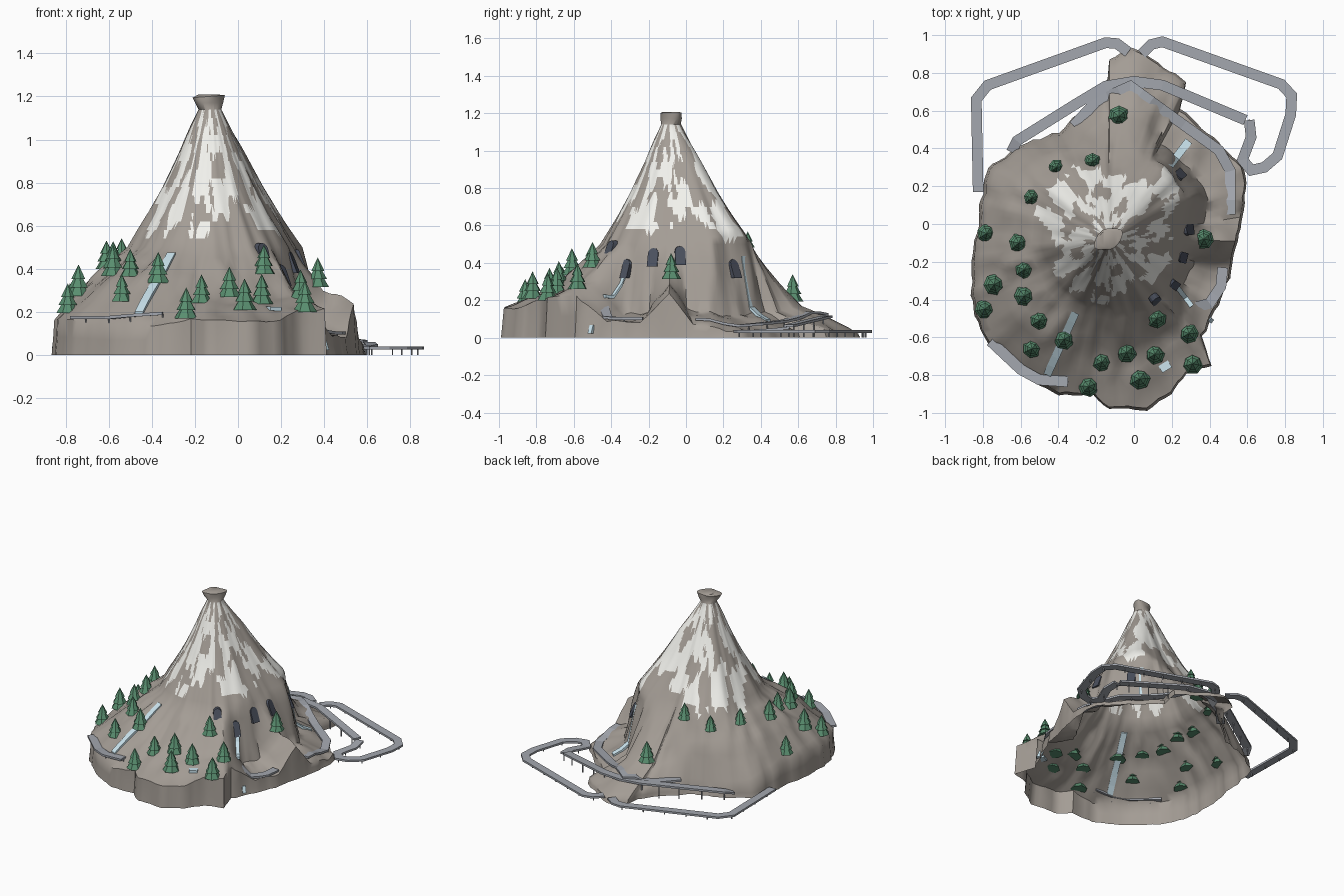
import bpy, bmesh, random
from math import sin, cos, atan2, pi, radians, exp
from mathutils import Vector, noise
from mathutils.bvhtree import BVHTree

if "Cube" in bpy.data.objects:
    bpy.data.objects.remove(bpy.data.objects["Cube"])

random.seed(4)
CX, CY = -0.13, -0.08


def mat(name, rgb):
    m = bpy.data.materials.new(name)
    m.diffuse_color = (*rgb, 1)
    m.use_nodes = True
    m.node_tree.nodes["Principled BSDF"].inputs["Base Color"].default_value = m.diffuse_color
    return m


ROCK = mat("rock", (.37, .335, .30))
SNOW = mat("snow", (.88, .88, .84))
GREEN = mat("pine", (.10, .27, .16))
TRACK = mat("track_grey", (.37, .39, .43))
WATER = mat("water", (.60, .78, .86))
DARK = mat("cave_dark", (.07, .08, .11))


def finish(name, bm, mats, angle=None):
    me = bpy.data.meshes.new(name)
    bm.to_mesh(me)
    for m in mats:
        me.materials.append(m)
    if angle:
        me.shade_smooth()
        me.set_sharp_from_angle(angle=radians(angle))
    ob = bpy.data.objects.new(name, me)
    bpy.context.collection.objects.link(ob)
    return ob


def lerp_table(table, z):
    for (z0, r0), (z1, r1) in zip(table, table[1:]):
        if z0 >= z >= z1:
            return r0 + (r1 - r0) * (z0 - z) / (z0 - z1)
    return table[-1][1]


# Mountain foot outline: x, y, rim height, mid-slope height
FOOT = [(.60, .22, .04, .13), (.58, .04, .08, .16), (.545, -.09, .24, .31), (.52, -.25, .09, .13),
        (.45, -.43, .08, .12), (.365, -.60, .23, .32), (.41, -.75, .23, .28), (.28, -.80, .20, .26),
        (.20, -.90, .17, .25), (.07, -.99, .16, .25), (-.13, -.985, .16, .26), (-.22, -.91, .17, .28),
        (-.40, -.91, .14, .31), (-.60, -.80, .14, .34), (-.78, -.63, .16, .34), (-.86, -.45, .17, .33),
        (-.865, -.2, .17, .36), (-.82, .1, .14, .37), (-.78, .3, .07, .33), (-.6, .42, .05, .32),
        (-.4, .49, .05, .31), (-.22, .66, .05, .23), (-.14, .77, .05, .20), (-.13, .88, .03, .18),
        (-.01, .94, .02, .17), (.13, .86, .03, .16), (.28, .76, .05, .14), (.25, .62, .04, .14),
        (.42, .46, .04, .12), (.58, .31, .04, .11)]
CONE = [(1.14, .052), (1.05, .095), (.93, .145), (.77, .22), (.65, .285), (.5, .375)]

columns = []
for a, b in zip(FOOT, FOOT[1:] + FOOT[:1]):
    n = max(2, round((Vector(a[:2]) - Vector(b[:2])).length / .036))
    columns += [[p + (q - p) * i / n for p, q in zip(a, b)] for i in range(n)]


def lobe(ang, deg, width):
    diff = (ang - radians(deg) + pi) % (2 * pi) - pi
    return exp(-(diff / radians(width)) ** 2)


def cone_radius(ang, z):
    # the cone bulges into a shoulder at the back right and a smaller one at the back left
    r = lerp_table(CONE, z)
    wide = r * (1 + .42 * lobe(ang, 45, 27) * min(1, (1.16 - z) / .2) + .16 * lobe(ang, 130, 28))
    return min(wide, max(r, .475))


def column_points(x, y, rim, mid):
    ang = atan2(y - CY, x - CX)
    d = Vector((cos(ang), sin(ang)))
    foot = (Vector((x, y)) - Vector((CX, CY))).length
    foot += .016 * noise.noise(Vector((x * 15, y * 15, 0))) - .004  # crumbled outline
    pts = [(cone_radius(ang, 1.14 - .04 * i), 1.14 - .04 * i) for i in range(17)]
    r0 = pts[-1][0]
    rm = r0 + (foot - r0) * .5 - max(0, .25 - mid) * (.5 if x > .2 else 0)
    pts += [(r0 + (rm - r0) * i / 5, .5 + (mid - .5) * i / 5) for i in range(1, 6)]
    pts += [(rm + (foot - .012 - rm) * i / 5, mid + (rim - mid) * i / 5) for i in range(1, 6)]
    pts += [(foot - .008, rim * .5), (foot, 0)]
    out = []
    for k, (r, z) in enumerate(pts):
        ridge = noise.noise(Vector((d.x * 4, d.y * 4, z * 1.5)))
        fine = noise.noise(Vector((d.x * 9, d.y * 9, z * 4)))
        amp = min(1, r / .4) ** 1.5
        if k < 27:
            r += amp * (.022 * ridge + .010 * fine) * (1 if k < 22 else .3)
        if 17 < k < 27:
            z += .022 * noise.noise(Vector((x * 9, y * 9, k * .3)))
        out.append((CX + d.x * r, CY + d.y * r, max(z, 0)))
    # thin summit block, overhanging to the left
    cap = [(CX + d.x * .05 - .005, CY + d.y * .045, 1.208),
           (CX + d.x * .075 - .006, CY + d.y * .056 + .03 * d.x * abs(d.x), 1.2 + .006 * d.x),
           (CX + d.x * .065 - .004, CY + d.y * .054 + .02 * d.x, 1.17)]
    return cap + out


bm = bmesh.new()
grid = [[bm.verts.new(p) for p in column_points(*c)] for c in columns]
for c0, c1 in zip(grid, grid[1:] + grid[:1]):
    for i in range(len(c0) - 1):
        bm.faces.new((c0[i], c0[i + 1], c1[i + 1], c1[i]))
bm.faces.new([c[0] for c in grid])
bmesh.ops.recalc_face_normals(bm, faces=bm.faces)
bmesh.ops.triangulate(bm, faces=bm.faces)

# Snow patches in jagged downhill streaks
for f in bm.faces:
    p = f.calc_center_median()
    a = atan2(p.y - CY, p.x - CX)
    low = .52 - .05 * cos(a - radians(135))
    n = (noise.noise(Vector((cos(a) * 4, sin(a) * 4, p.z * 6)))
         + .6 * noise.noise(Vector((cos(a) * 9, sin(a) * 9, p.z * 11 + 5))))
    fade = min(1, max(0, (p.z - low) / .14))
    if low < p.z < 1.13 and n > .25 - .37 * fade:
        f.material_index = 1
terrain = BVHTree.FromBMesh(bm)
finish("mountain", bm, [ROCK, SNOW], 50)


def ground(x, y):
    hit = terrain.ray_cast(Vector((x, y, 3)), Vector((0, 0, -1)))[0]
    return hit.z if hit else 0


# Pine trees: three stacked skirts
TREES = [(-.78, -.05), (-.61, -.10), (-.58, -.24), (-.74, -.32), (-.58, -.38), (-.79, -.45), (-.50, -.51),
         (-.54, -.66), (-.37, -.61), (-.24, -.86), (-.17, -.73), (-.04, -.68), (.03, -.82), (.11, -.69),
         (.12, -.50), (.29, -.58), (.31, -.74), (.37, -.08), (-.08, .57), (-.22, .33), (-.41, .30), (-.54, .14)]
for i, (x, y) in enumerate(TREES):
    bm = bmesh.new()
    s = random.uniform(.92, 1.1) * (.8 if y > .1 and x < -.1 else 1)
    for r0, r1, z0, z1 in ((.053, .016, 0, .06), (.043, .012, .037, .09), (.031, 0, .073, .135)):
        res = bmesh.ops.create_cone(bm, cap_ends=True, segments=7, radius1=r0 * s, radius2=r1 * s,
                                    depth=(z1 - z0) * s)
        bmesh.ops.translate(bm, verts=res["verts"], vec=(0, 0, (z0 + z1) / 2 * s))
    ob = finish(f"pine_tree_{i + 1}", bm, [GREEN])
    ob.location = (x, y, ground(x, y) - .012)
    ob.rotation_euler.z = random.uniform(0, pi)


# Ribbons swept along a path: flat slab, used for tracks and streams
def ribbon(bm, pts, width, thick):
    rings = []
    for i, p in enumerate(pts):
        d0 = (pts[i] - pts[i - 1]).to_2d().normalized() if i else None
        d1 = (pts[i + 1] - pts[i]).to_2d().normalized() if i < len(pts) - 1 else None
        t = ((d0 or d1) + (d1 or d0)).normalized()
        miter = 1 / max(.6, t.dot(d1 or d0))
        s = Vector((-t.y, t.x, 0)) * width / 2 * miter
        dn = Vector((0, 0, -thick))
        rings.append([bm.verts.new(v) for v in (p + s, p - s, p - s + dn, p + s + dn)])
    for a, b in zip(rings, rings[1:]):
        for k in range(4):
            bm.faces.new((a[k], a[(k + 1) % 4], b[(k + 1) % 4], b[k]))
    bm.faces.new(rings[0])
    bm.faces.new(rings[-1][::-1])
    bmesh.ops.recalc_face_normals(bm, faces=bm.faces)


def resample(path, step):
    path = [Vector(p) for p in path]
    out = [path[0]]
    for a, b in zip(path, path[1:]):
        n = max(1, round((b - a).length / step))
        out += [a.lerp(b, j / n) for j in range(1, n + 1)]
    return out


TRACKS = {
    "outer_track_left": [(-.825, .17, .04), (-.835, .66, .04), (-.775, .735, .04), (-.15, .96, .04),
                         (-.09, .955, .04), (-.03, .91, .04)],
    "outer_track_right": [(.04, .90, .04), (.09, .95, .04), (.15, .965, .04), (.78, .74, .04), (.835, .68, .04),
                          (.83, .58, .04), (.76, .36, .04), (.69, .30, .04), (.62, .285, .04), (.575, .34, .04),
                          (.62, .46, .05), (.61, .55, .06)],
    "inner_track": [(-.65, .38, .05), (-.62, .44, .07), (-.3, .64, .105), (-.15, .73, .12), (0, .755, .12),
                    (.15, .735, .115), (.59, .55, .07)],
    "hillside_track": [(-.32, .52, .11), (-.2, .65, .11), (-.02, .73, .12), (.2, .57, .10), (.45, .39, .08),
                       (.51, .28, .07), (.51, .05, .08)],
    "front_track": [(-.76, -.62, .18), (-.6, -.77, .18), (-.5, -.825, .19), (-.35, -.835, .20)],
    "right_track": [(.47, -.23, .11), (.46, -.33, .11), (.40, -.42, .11), (.33, -.44, .11)],
}
for name, path in TRACKS.items():
    bm = bmesh.new()
    pts = resample(path, .07)
    for p in pts:
        p.z = max(p.z, min(ground(p.x, p.y) + .01, p.z + .06))
    ribbon(bm, pts, .056, .014)
    for p in pts[1::2]:  # support posts
        base = ground(p.x, p.y)
        if p.z - base > .02:
            res = bmesh.ops.create_cone(bm, cap_ends=True, segments=6, radius1=.004, radius2=.004,
                                        depth=p.z - base - .01)
            bmesh.ops.translate(bm, verts=res["verts"], vec=(p.x, p.y, (p.z + base - .01) / 2))
    finish(name, bm, [TRACK])

# Streams draped on the slopes
STREAMS = [((-.31, -.47), (-.46, -.80)), ((.19, .31), (.29, .44)), ((.20, -.31), (.30, -.44)), ((.14, -.77), (.19, -.74))]
for i, (a, b) in enumerate(STREAMS):
    bm = bmesh.new()
    pts = resample([(*a, 0), (*b, 0)], .05)
    for p in pts:
        p.z = ground(p.x, p.y) + .01
    ribbon(bm, pts, .042, .018)
    finish(f"stream_{i + 1}", bm, [WATER])

# Arched cave mouths, facing away from the peak; plus a small water outlet
arch = [(-.028, -.05), (.028, -.05)] + [(.028 * cos(t * pi / 6), .02 + .03 * sin(t * pi / 6)) for t in range(7)]
outlet = [(-.012, -.022), (.012, -.022), (.012, .022), (-.012, .022)]
MOUTHS = [(.12, -.41, .47, arch, DARK), (.23, -.34, .37, arch, DARK), (.27, -.18, .43, arch, DARK),
          (.30, -.03, .44, arch, DARK), (.23, .25, .37, arch, DARK), (.42, -.52, .045, outlet, WATER)]
for i, (x, y, z, prof, m) in enumerate(MOUTHS):
    d = Vector((x - CX, y - CY, 0)).normalized()
    side = Vector((-d.y, d.x, 0))
    hit = terrain.ray_cast(Vector((CX, CY, z)) + d * 1.5, -d)[0]
    pos = hit + d * .012
    bm = bmesh.new()
    f = bm.faces.new([bm.verts.new(pos + side * u + Vector((0, 0, v)) - d * v * .4) for u, v in prof])
    ext = bmesh.ops.extrude_face_region(bm, geom=[f])
    bmesh.ops.translate(bm, verts=[v for v in ext["geom"] if isinstance(v, bmesh.types.BMVert)], vec=-d * .03)
    bmesh.ops.recalc_face_normals(bm, faces=bm.faces)
    finish(f"cave_mouth_{i + 1}" if m is DARK else "water_outlet", bm, [m])
